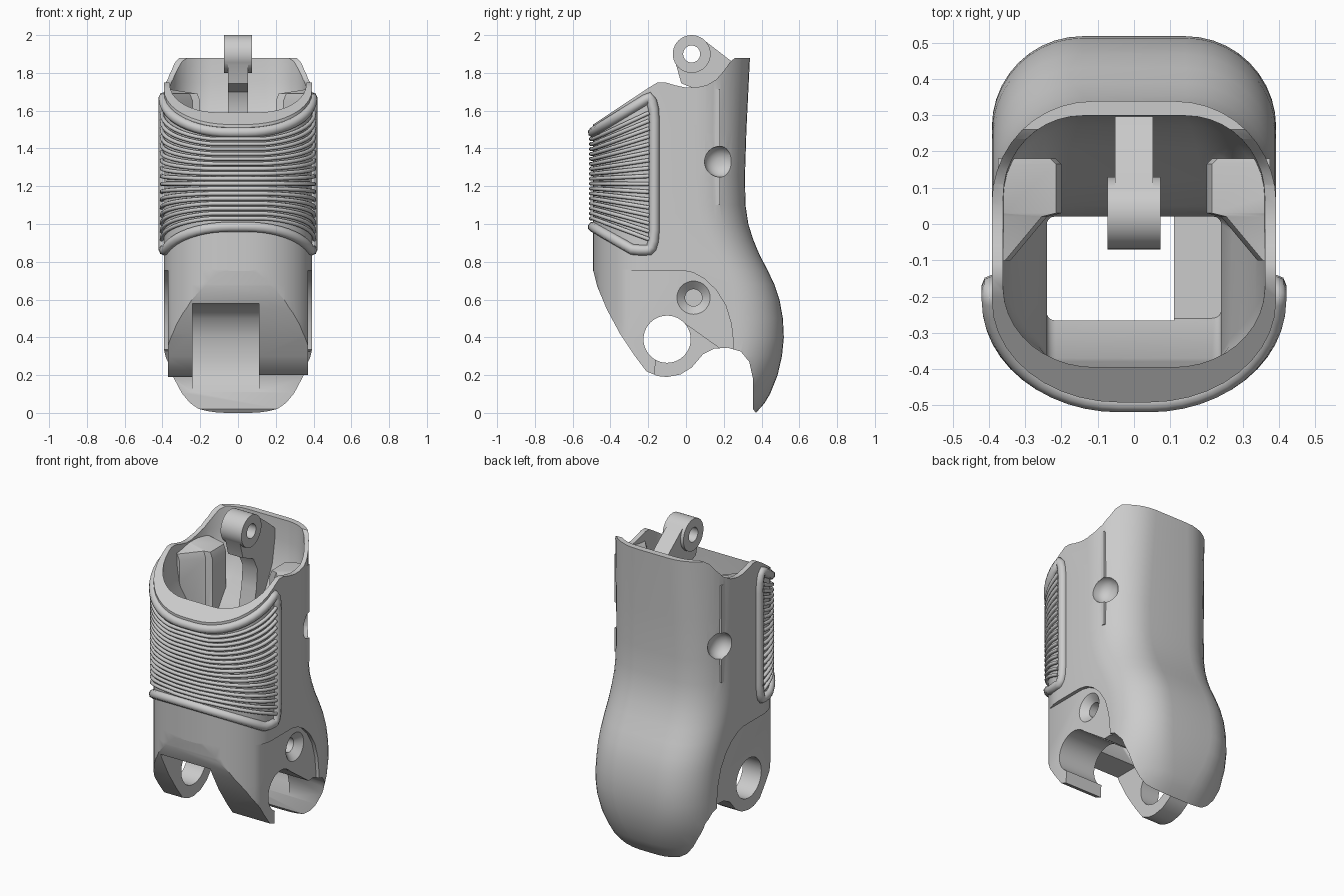
import bpy, bmesh, math
from mathutils import Vector

if "Cube" in bpy.data.objects:
    bpy.data.objects.remove(bpy.data.objects["Cube"])

grey = bpy.data.materials.new("light_grey")
grey.use_nodes = True
grey.diffuse_color = (0.6, 0.6, 0.6, 1)
grey.node_tree.nodes["Principled BSDF"].inputs["Base Color"].default_value = (0.6, 0.6, 0.6, 1)


def mesh_object(name, bm):
    bmesh.ops.recalc_face_normals(bm, faces=bm.faces)
    me = bpy.data.meshes.new(name)
    bm.to_mesh(me)
    bm.free()
    ob = bpy.data.objects.new(name, me)
    me.materials.append(grey)
    bpy.context.collection.objects.link(ob)
    return ob


def loft(name, rings):
    """Skin between equal rings of points and close both ends."""
    bm = bmesh.new()
    loops = [[bm.verts.new(p) for p in ring] for ring in rings]
    n = len(loops[0])
    for a, b in zip(loops, loops[1:]):
        for i in range(n):
            bm.faces.new((a[i], a[(i + 1) % n], b[(i + 1) % n], b[i]))
    bm.faces.new(loops[0])
    bm.faces.new(loops[-1])
    return mesh_object(name, bm)


def prism(name, x0, x1, yz):
    return loft(name, [[(x, y, z) for y, z in yz] for x in (x0, x1)])


def circle(y, z, r, n=40):
    return [(y + r * math.cos(k * math.tau / n), z + r * math.sin(k * math.tau / n)) for k in range(n)]


BOW = 1.25  # front corners are wider than deep


def section(z, yf, yb, hx, rf, rb, n=10):
    """Rounded rectangle with separate front and back corner radii."""
    fx = rf * BOW
    corners = ((hx - rb, yb - rb, rb, rb, 0), (rb - hx, yb - rb, rb, rb, 1),
               (fx - hx, yf + rf, fx, rf, 2), (hx - fx, yf + rf, fx, rf, 3))
    return [(cx + rx * math.cos((q + k / n) * math.pi / 2),
             cy + ry * math.sin((q + k / n) * math.pi / 2), z)
            for cx, cy, rx, ry, q in corners for k in range(n + 1)]


def boolean(ob, cutter, operation="DIFFERENCE"):
    mod = ob.modifiers.new("cut", "BOOLEAN")
    mod.operation, mod.solver, mod.object = operation, "EXACT", cutter
    bpy.context.view_layer.objects.active = ob
    bpy.ops.object.modifier_apply(modifier=mod.name)
    bpy.data.objects.remove(cutter)


def smooth(ob):
    bpy.ops.object.select_all(action="DESELECT")
    ob.select_set(True)
    bpy.context.view_layer.objects.active = ob
    bpy.ops.object.shade_smooth_by_angle(angle=math.radians(32))


# Body: height, back depth, back corner radius
back = [(-0.05, 0.31, 0.32), (0, 0.37, 0.33), (0.05, 0.415, 0.33), (0.1, 0.445, 0.32), (0.2, 0.485, 0.285),
        (0.3, 0.508, 0.26), (0.4, 0.518, 0.25), (0.5, 0.513, 0.25), (0.6, 0.495, 0.25), (0.68, 0.468, 0.25),
        (0.76, 0.43, 0.25), (0.84, 0.388, 0.25), (0.92, 0.355, 0.25), (1.0, 0.33, 0.25),
        (1.1, 0.315, 0.25), (1.25, 0.312, 0.25), (1.5, 0.32, 0.26), (1.95, 0.342, 0.28)]
body = loft("body_shell", [section(z, -0.492, yb, 0.392, 0.28, rb) for z, yb, rb in back])

# Side outline: lug, rear skirt, scooped rim and slanted front
outline = [(-0.21, 0.22), (-0.15, 0.195), (-0.1, 0.19), (-0.03, 0.203), (0.03, 0.24), (0.09, 0.31),
           (0.15, 0.34), (0.22, 0.345), (0.29, 0.325), (0.335, 0.27), (0.355, 0.18), (0.355, 0.02),
           (0.37, 0), (0.7, 0), (0.7, 1.88), (0.26, 1.88), (0.235, 1.86), (0.2, 1.81), (0.16, 1.765),
           (0.11, 1.735), (0.05, 1.722), (0, 1.722), (-0.06, 1.735), (-0.11, 1.75), (-0.15, 1.75),
           (-0.2, 1.72), (-0.6, 1.455), (-0.6, 0.76), (-0.49, 0.75), (-0.47, 0.67), (-0.42, 0.55),
           (-0.35, 0.42), (-0.27, 0.3)]
boolean(body, prism("outline", -1, 1, outline), "INTERSECT")

# Upper bowl narrowing into a square shaft
bowl = [(2.1, -0.395, 0.305, 0.362, 0.22), (1.75, -0.395, 0.295, 0.362, 0.22), (1.6, -0.395, 0.27, 0.355, 0.2),
        (1.48, -0.394, 0.21, 0.335, 0.16), (1.36, -0.39, 0.12, 0.3, 0.11), (1.25, -0.386, 0.05, 0.265, 0.07),
        (1.15, -0.38, 0.02, 0.24, 0.02), (0.75, -0.37, 0.02, 0.24, 0.02), (0.57, -0.26, 0.02, 0.24, 0.02)]
boolean(body, loft("bowl", [section(z, yf, yb, hx, r, r) for z, yf, yb, hx, r in bowl]))

# Screw bosses inside the side walls
for s in (-1, 1):
    boolean(body, loft("boss", [[(s * x, y, z) for x, z in ((x0, 1.1), (x0, 1.65), (x0 + 0.015, 1.69),
                                                            (0.375, 1.715), (0.375, 1.1))]
                                for y, x0 in ((-0.1, 0.34), (0.02, 0.24), (0.03, 0.2), (0.165, 0.2), (0.18, 0.215))]),
            "UNION")

# Pivot slot between the lugs, reaching into the rear bulge
boolean(body, prism("slot", -0.24, 0.11, [(-0.7, -0.1), (0.3, -0.1), (0.35, 0.1), (0.385, 0.18), (0.398, 0.28),
                                          (0.385, 0.4), (0.345, 0.5), (0.27, 0.56), (0.18, 0.58), (-0.7, 0.58)]))

# Pivot hole, with the left lug opened into a hook
boolean(body, prism("pivot", -1, 1, circle(-0.1, 0.39, 0.125)))
boolean(body, prism("hook", 0.1, 0.6, [(-0.03, 0.49), (-0.16, 0.285), (-0.165, 0.22), (-0.17, 0.1),
                                       (0.185, 0.1), (0.185, 0.337)]))

# Recessed lug sides and blind screw pockets
recess = [(-0.7, 0.755), (-0.02, 0.755), (0.04, 0.742), (0.1, 0.708), (0.16, 0.65), (0.21, 0.57),
          (0.24, 0.47), (0.252, 0.36), (0.252, 0), (-0.7, 0)]
for s in (-1, 1):
    boolean(body, prism("recess", s * 0.37, s * 0.6, recess))
    boolean(body, loft("pocket", [[(s * x, y, z) for y, z in circle(0.18, 1.33, r)] for x, r in
                                  ((0.3, 0.02), (0.308, 0.045), (0.325, 0.067), (0.35, 0.081), (0.6, 0.085))]))
boolean(body, loft("countersink", [[(x, y, z) for y, z in circle(0.04, 0.61, r)]
                                   for x, r in ((0.28, 0.045), (0.33, 0.045), (0.37, 0.088), (0.38, 0.09))]))
smooth(body)

# Hinge arm with its eye
arm = prism("hinge_arm", -0.052, 0.052, [(-0.06, 1.87), (-0.025, 1.745), (0.03, 1.722), (0.08, 1.7),
            (0.12, 1.62), (0.11, 1.5), (0.07, 1.32), (0.2, 1.25), (0.31, 1.4), (0.31, 1.8),
            (0.24, 1.862), (0.1, 1.97)])
boolean(arm, prism("eye", -0.073, 0.073, circle(0.03, 1.9, 0.1)), "UNION")
boolean(arm, prism("eye_hole", -0.2, 0.2, circle(0.03, 1.9, 0.045)))
smooth(arm)


# Grip pad wrapped round the front
def wrap(z_front, z_end, off):
    rx, ry = 0.28 * BOW, 0.28
    pts = [(0.392 + off, -0.195)]
    for q in (0, 1):
        for k in range(13):
            a = -(q + k / 12) * math.pi / 2
            cx = (0.392 - rx) * (1 - 2 * q)
            pts.append((cx + (rx + off) * math.cos(a), -0.212 + (ry + off) * math.sin(a)))
    pts.append((-0.392 - off, -0.195))
    return [Vector((x, y, z_front + (z_end - z_front) * min(1, max(0, (y + 0.492) / 0.32)))) for x, y in pts]


def tube(name, pts, radius, cyclic=False):
    cu = bpy.data.curves.new(name, "CURVE")
    cu.dimensions, cu.bevel_depth, cu.bevel_resolution = "3D", radius, 2
    cu.use_fill_caps = True
    sp = cu.splines.new("POLY")
    sp.points.add(len(pts) - 1)
    for p, co in zip(sp.points, pts):
        p.co = (*co, 1)
    sp.use_cyclic_u = cyclic
    sp.use_smooth = True
    cu.materials.append(grey)
    ob = bpy.data.objects.new(name, cu)
    bpy.context.collection.objects.link(ob)


# Frame with rounded rear corners
ends = [(-0.182, 1.65), (-0.172, 1.61), (-0.168, 1.55), (-0.168, 0.97), (-0.173, 0.91), (-0.183, 0.876)]
upper = wrap(1.485, 1.685, 0)
lower = [Vector((p.x, p.y, max(p.z, 0.862))) for p in wrap(0.985, 0.8, 0)]
right_end = [Vector((-0.392, y, z)) for y, z in ends]
left_end = [Vector((0.392, y, z)) for y, z in ends[::-1]]
tube("grip_frame", upper + right_end + lower[::-1] + left_end, 0.028, True)

RIBS = 17
for i in range(RIBS):
    t = i / (RIBS - 1)
    tube("grip_rib", wrap(1.03 + 0.42 * t, 0.91 + 0.69 * t, 0.011), 0.011)
